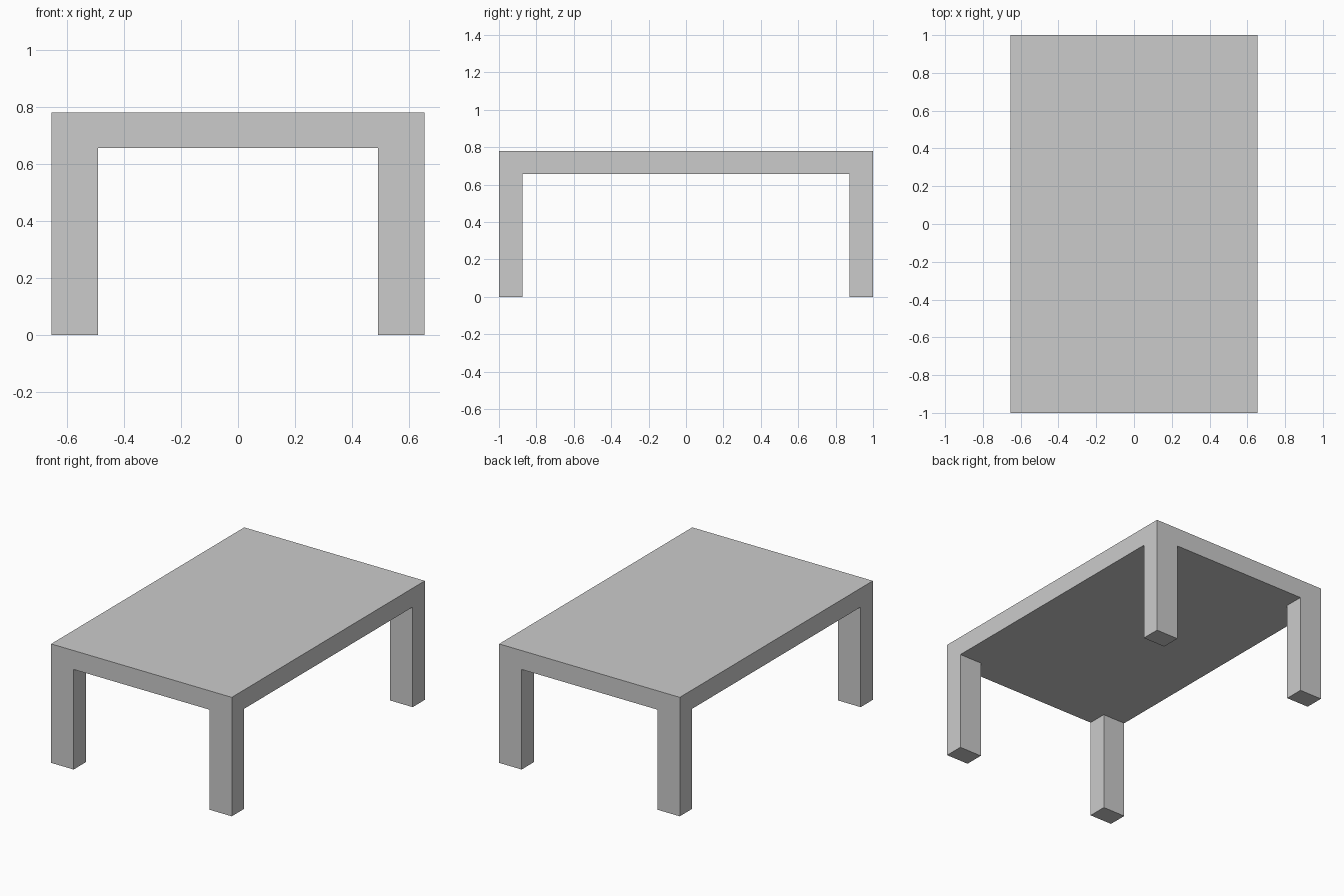
import bpy, bmesh
from mathutils import Matrix, Vector

if "Cube" in bpy.data.objects:
    bpy.data.objects.remove(bpy.data.objects["Cube"])

HX, HY = 0.655, 1.0          # half size of the top
LX, LY = 0.492, 0.874        # inner faces of the legs
Z_UNDER, Z_TOP = 0.656, 0.78

bm = bmesh.new()

# Table top slab
bmesh.ops.create_cube(bm, size=1, matrix=Matrix.Translation((0, 0, (Z_UNDER + Z_TOP) / 2))
                      @ Matrix.Diagonal((2 * HX, 2 * HY, Z_TOP - Z_UNDER, 1)))

# Cut lines that mark out the leg corners
for axis, pos in ((Vector((1, 0, 0)), LX), (Vector((0, 1, 0)), LY)):
    for s in (-1, 1):
        bmesh.ops.bisect_plane(bm, geom=bm.verts[:] + bm.edges[:] + bm.faces[:],
                               plane_co=axis * pos * s, plane_no=axis)

# Legs: pull the four bottom corner faces down to the floor
bm.normal_update()
corners = []
for f in bm.faces:
    c = f.calc_center_median()
    if f.normal.z < -0.9 and abs(c.x) > LX and abs(c.y) > LY:
        corners.append(f)
for f in bmesh.ops.extrude_discrete_faces(bm, faces=corners)["faces"]:
    bmesh.ops.translate(bm, verts=f.verts[:], vec=(0, 0, -Z_UNDER))

# Merge coplanar faces so the frame reads as one clean solid
bmesh.ops.remove_doubles(bm, verts=bm.verts[:], dist=1e-5)
bmesh.ops.dissolve_limit(bm, angle_limit=0.01, verts=bm.verts[:], edges=bm.edges[:])
bmesh.ops.recalc_face_normals(bm, faces=bm.faces[:])

mesh = bpy.data.meshes.new("table")
bm.to_mesh(mesh)
bm.free()
bpy.context.collection.objects.link(bpy.data.objects.new("table", mesh))
